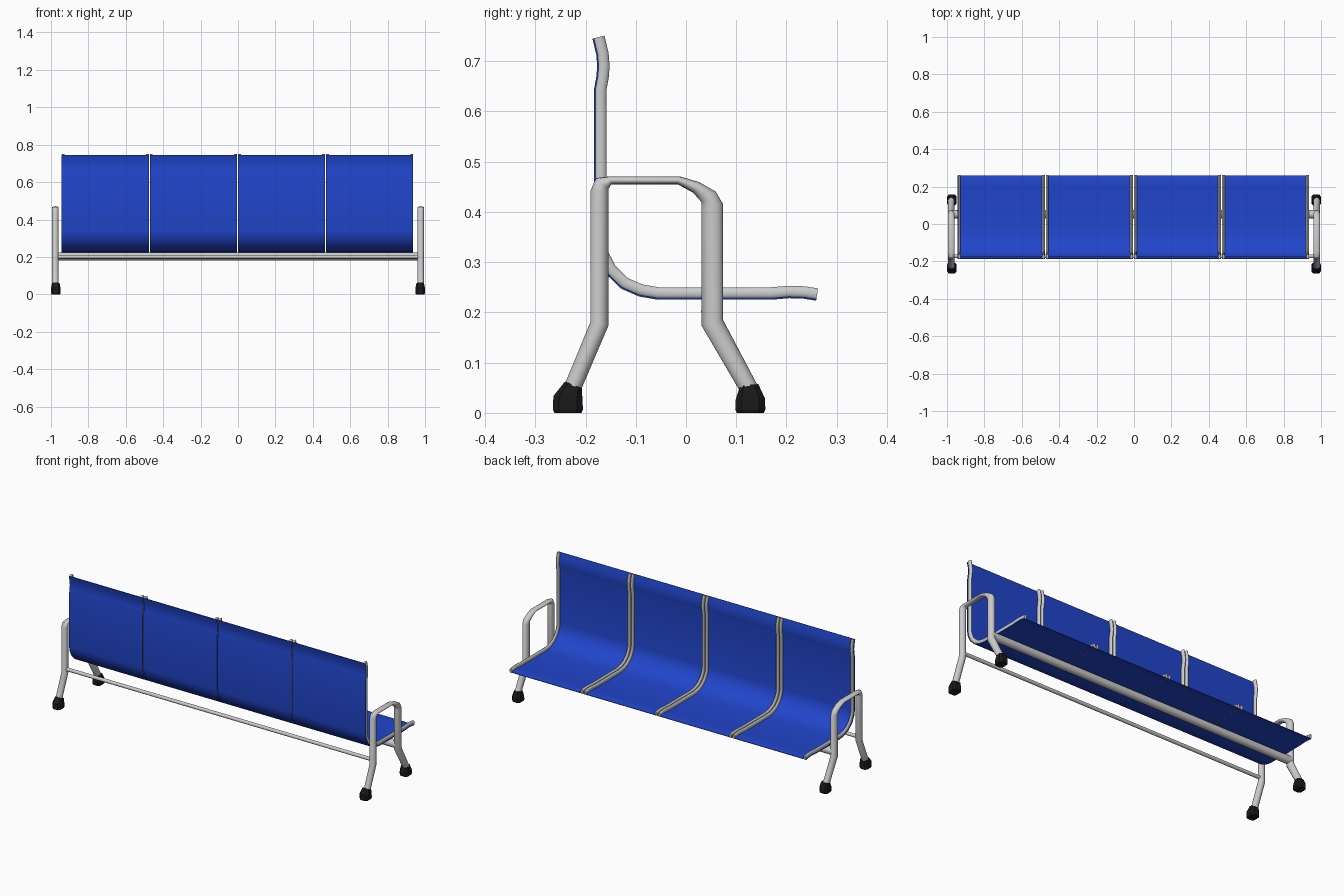
import bpy, bmesh
from math import cos, sin, pi, radians
from mathutils import Vector

if "Cube" in bpy.data.objects:
    bpy.data.objects.remove(bpy.data.objects["Cube"])


def material(name, rgb):
    m = bpy.data.materials.new(name)
    m.diffuse_color = (*rgb, 1)
    m.use_nodes = True
    m.node_tree.nodes["Principled BSDF"].inputs["Base Color"].default_value = m.diffuse_color
    return m


blue = material("blue_sheet", (0.015, 0.06, 0.6))
black = material("black_rubber", (0.01, 0.01, 0.01))


def ellipse(n):
    return [(cos(2 * pi * (i + 0.5) / n), sin(2 * pi * (i + 0.5) / n)) for i in range(n)]


ROUND = ellipse(14)
RAIL = ellipse(10)
RECT = [(1, 1), (-1, 1), (-1, -1), (1, -1)]
BEVELLED = [(1, .6), (.6, 1), (-.6, 1), (-1, .6), (-1, -.6), (-.6, -1), (.6, -1), (1, -.6)]


def sweep(name, path, section, x=0.0, offset=0.0, mat=None, mirror=False, smooth=35):
    """Sweep a section along (y, z, half_thickness, half_width) points, with mitred joints."""
    bm = bmesh.new()
    pts = [Vector(p[:2]) for p in path]
    rings = []
    for i, (y, z, h, w) in enumerate(path):
        a = (pts[i] - pts[i - 1]).normalized() if i else (pts[1] - pts[0]).normalized()
        b = (pts[i + 1] - pts[i]).normalized() if i < len(pts) - 1 else a
        t = (a + b).normalized()
        n = Vector((-t.y, t.x)) / max(t.dot(a), 0.6)
        rings.append([bm.verts.new((x + u * w, y + n.x * (v * h + offset), z + n.y * (v * h + offset)))
                      for u, v in section])
    k = len(section)
    for r, s in zip(rings, rings[1:]):
        for j in range(k):
            bm.faces.new((r[j], r[(j + 1) % k], s[(j + 1) % k], s[j]))
    bm.faces.new(rings[0])
    bm.faces.new(rings[-1])
    bmesh.ops.recalc_face_normals(bm, faces=bm.faces)
    me = bpy.data.meshes.new(name)
    bm.to_mesh(me)
    bm.free()
    ob = bpy.data.objects.new(name, me)
    bpy.context.collection.objects.link(ob)
    if mat:
        me.materials.append(mat)
    if mirror:
        md = ob.modifiers.new("Mirror", 'MIRROR')
        md.use_mirror_merge = False
    if smooth:
        bpy.ops.object.select_all(action='DESELECT')
        ob.select_set(True)
        bpy.context.view_layer.objects.active = ob
        bpy.ops.object.shade_smooth_by_angle(angle=radians(smooth))
    return ob


# End frames: bent tube forming both legs and the flattened armrest
LEG_X = 0.977
frame = [(-0.230, 0.040, .017), (-0.172, 0.178, .018), (-0.172, 0.440, .018),
         (-0.167, 0.456, .015), (-0.150, 0.463, .008), (-0.015, 0.463, .008),
         (0.020, 0.449, .012), (0.045, 0.430, .017), (0.052, 0.412, .0215),
         (0.052, 0.180, .0215), (0.130, 0.040, .018)]
sweep("leg_and_armrest_frame", [(*p, .018) for p in frame], ROUND, x=LEG_X, mirror=True, smooth=50)

# Rubber feet, leaning with each leg
for name, y, lean in (("back_foot", -0.235, 0.011), ("front_foot", 0.128, -0.002)):
    foot = [(y, 0, .027, .023), (y, .007, .030, .026), (y, .028, .029, .026),
            (y + lean, .056, .018, .020)]
    sweep(name, foot, BEVELLED, x=0.974, mat=black, mirror=True, smooth=0)

# Cross beams between the end frames
for name, y, z, r in (("front_beam", 0.052, 0.202, 0.022), ("back_rod", -0.172, 0.200, 0.010)):
    bpy.ops.mesh.primitive_cylinder_add(vertices=16, radius=r, depth=2 * LEG_X,
                                        location=(0, y, z), rotation=(0, pi / 2, 0))
    bpy.context.object.name = name
    bpy.ops.object.shade_smooth_by_angle(angle=radians(35))

# Shared side profile of the seats, from the backrest top to the front edge
profile = [(-0.174, 0.748), (-0.166, 0.715), (-0.164, 0.690), (-0.166, 0.667), (-0.170, 0.645),
           (-0.170, 0.340), (-0.166, 0.316), (-0.150, 0.285), (-0.122, 0.258), (-0.090, 0.244),
           (-0.055, 0.238), (0.170, 0.238), (0.205, 0.241), (0.235, 0.240), (0.261, 0.236)]

# Four seats: one sheet wrapped behind two side rails each
PITCH = 0.471
for i in range(4):
    cx = -0.003 + (i - 1.5) * PITCH
    sweep(f"seat_sheet_{i + 1}", [(*p, .0015, .233) for p in profile], RECT,
          x=cx, offset=-0.0112, mat=blue)
    for side, s in (("left", -1), ("right", 1)):
        sweep(f"seat_rail_{side}_{i + 1}", [(*p, .012, .008) for p in profile], RAIL,
              x=cx + s * 0.225, smooth=50)
